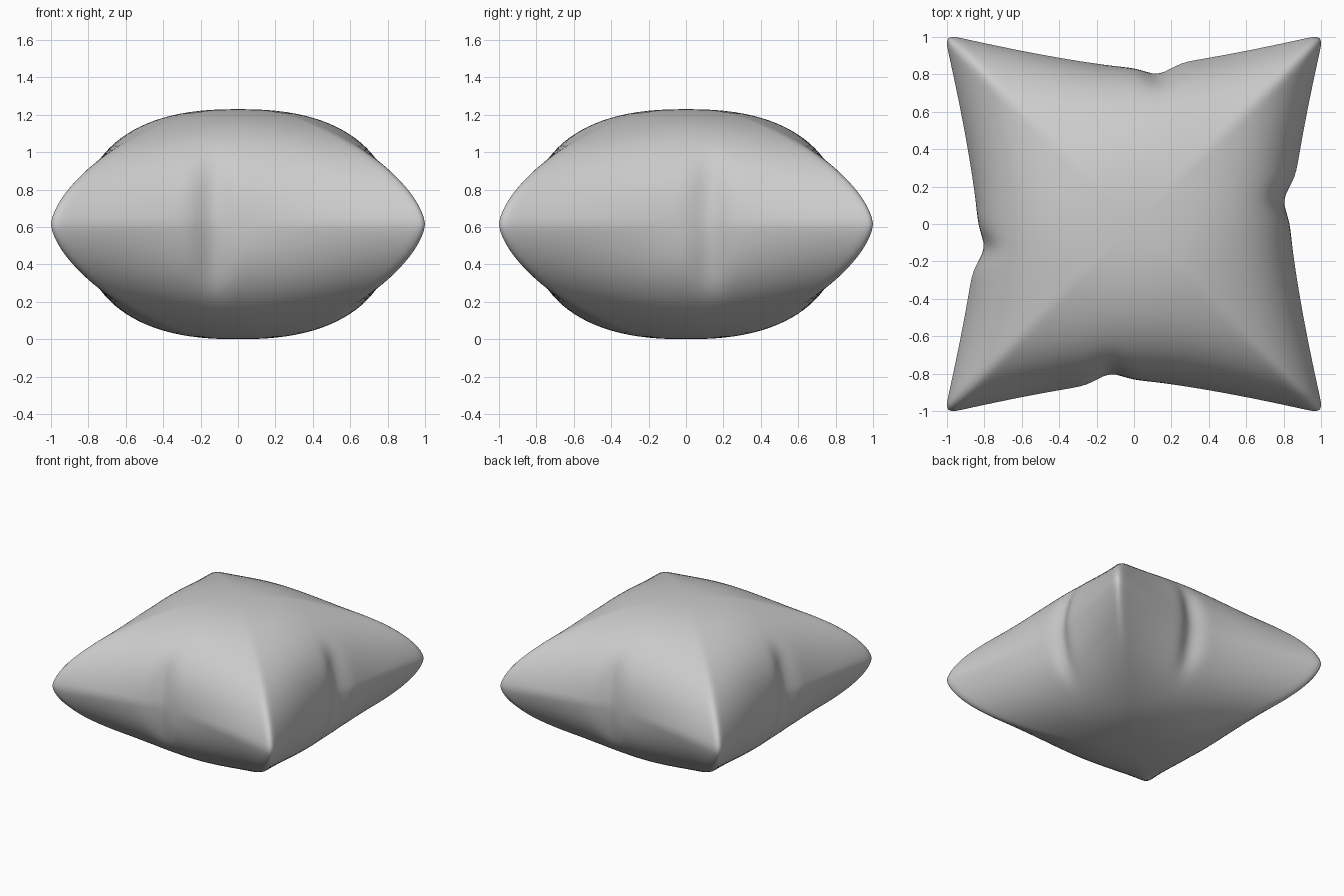
import bpy, bmesh, math

cube = bpy.data.objects.get("Cube")
if cube:
    bpy.data.objects.remove(cube, do_unlink=True)

HALF_HEIGHT = 0.615
SIDE = 0.84          # distance from centre to the middle of a side
STEPS = 64           # points along each side
RINGS = 56           # levels from bottom to top


def super_round(w, power):
    """Quarter superellipse, 1 at the waist and 0 at the pole."""
    return max(0.0, 1 - abs(w) ** power) ** (1 / power)


def contour(w):
    """Horizontal outline of the cushion at relative height w."""
    side = SIDE * super_round(w, 2.4)
    corner = 1.02 * super_round(w, 1.6)
    corner = (corner ** 12 + (0.78 * side) ** 12) ** (1 / 12)
    bend = 1.3 + 0.7 * min(1, abs(w) * 1.6)
    dent_fade = math.exp(-(w * HALF_HEIGHT / 0.33) ** 4)
    points = []
    for k in range(4):
        dent_at = -0.13 if k % 2 == 0 else 0.13
        for i in range(STEPS):
            t = 2 * i / STEPS - 1
            x = corner * t
            y = side + (corner - side) * abs(t) ** bend
            # pinched vertical crease in each side
            y -= 0.06 * dent_fade * math.exp(-((x - dent_at) / 0.068) ** 2)
            y = -y
            for _ in range(k):
                x, y = -y, x
            points.append((x, y))
    # soften the corners
    for _ in range(4):
        n = len(points)
        points = [tuple((points[i - 1][a] + 2 * points[i][a] + points[(i + 1) % n][a]) / 4
                        for a in (0, 1)) for i in range(n)]
    return points


# Cushion body: stacked outlines closed by a pole at each end
bm = bmesh.new()
levels = [math.sin(math.pi * (j / RINGS - 0.5)) for j in range(1, RINGS)]
fit = 1 / max(p[0] for p in contour(0))
rings = [[bm.verts.new((x * fit, y * fit, HALF_HEIGHT * (1 + w))) for x, y in contour(w)]
         for w in levels]
bottom = bm.verts.new((0, 0, 0))
top = bm.verts.new((0, 0, 2 * HALF_HEIGHT))
count = 4 * STEPS
for i in range(count):
    j = (i + 1) % count
    for low, high in zip(rings, rings[1:]):
        bm.faces.new((low[i], low[j], high[j], high[i]))
    bm.faces.new((bottom, rings[0][j], rings[0][i]))
    bm.faces.new((top, rings[-1][i], rings[-1][j]))
bmesh.ops.recalc_face_normals(bm, faces=bm.faces)
for face in bm.faces:
    face.smooth = True
mesh = bpy.data.meshes.new("cushion")
bm.to_mesh(mesh)
bm.free()
cushion = bpy.data.objects.new("cushion", mesh)
bpy.context.collection.objects.link(cushion)

# Plain grey fabric
fabric = bpy.data.materials.new("grey_fabric")
fabric.use_nodes = True
grey = (0.6, 0.6, 0.6, 1)
fabric.diffuse_color = grey
shader = next(n for n in fabric.node_tree.nodes if n.type == "BSDF_PRINCIPLED")
shader.inputs["Base Color"].default_value = grey
mesh.materials.append(fabric)
